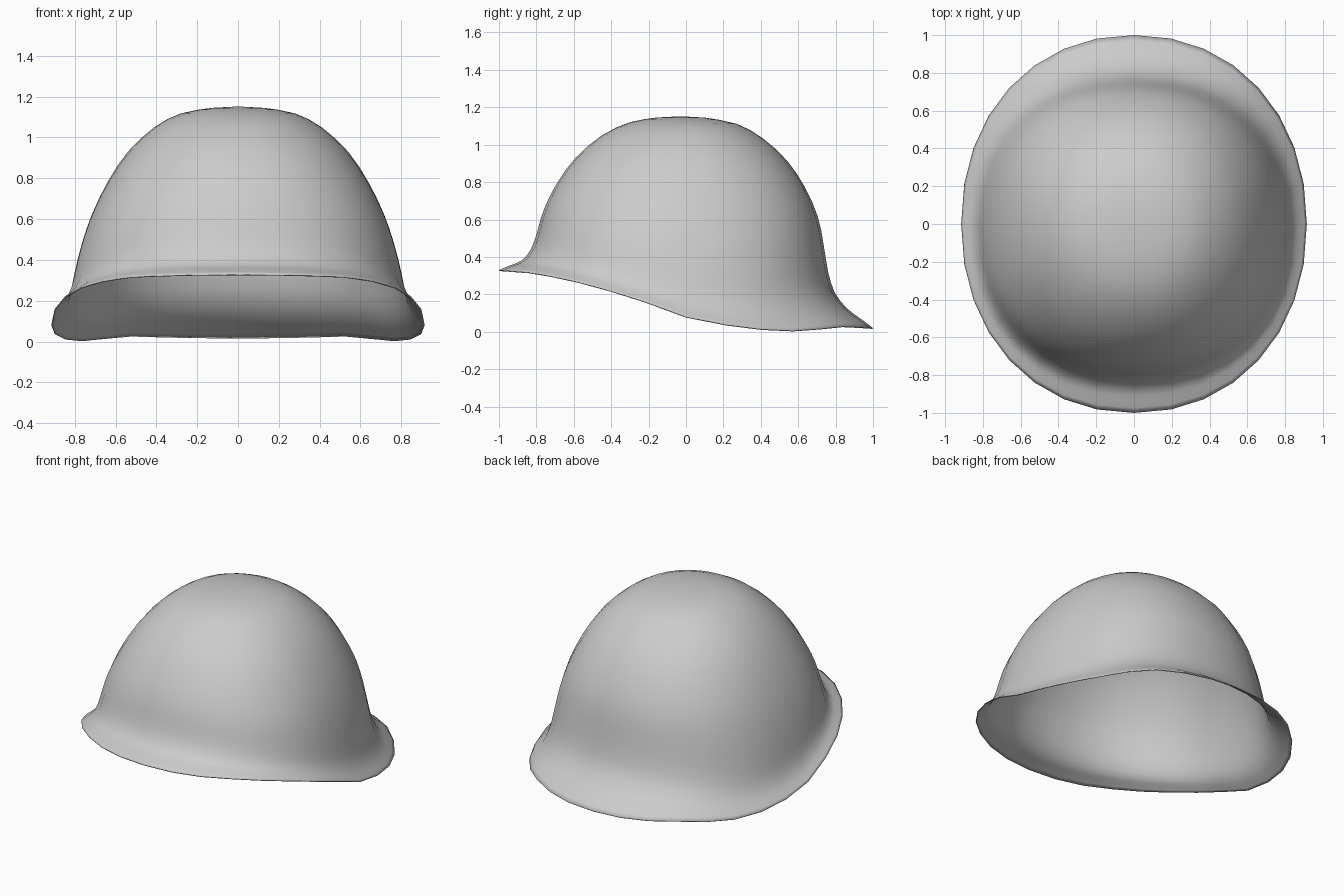
import bpy, bmesh
from math import sin, cos, pi

if "Cube" in bpy.data.objects:
    bpy.data.objects.remove(bpy.data.objects["Cube"])

SEG = 32
# shell sections, rim to crown: front y, z | side x, z | back y, z
RINGS = [
    (-1.00, .33, .915, .08, 1.00, .02),
    (-.94, .355, .887, .11, .93, .072),
    (-.88, .38, .855, .15, .86, .125),
    (-.83, .44, .825, .22, .795, .21),
    (-.80, .52, .80, .34, .76, .32),
    (-.775, .61, .765, .48, .735, .47),
    (-.74, .70, .715, .625, .705, .615),
    (-.68, .81, .64, .78, .635, .775),
    (-.59, .93, .54, .93, .54, .915),
    (-.45, 1.05, .41, 1.05, .41, 1.035),
    (-.30, 1.12, .28, 1.118, .27, 1.112),
    (-.16, 1.145, .13, 1.145, .10, 1.145),
]
APEX = (0, -.03, 1.152)
# sweep of the rim height from front to back
RIM = [(-1, .33), (-.8, .315), (-.5, .25), (-.2, .155), (0, .08),
       (.28, .025), (.52, .003), (.66, .01), (.85, .03), (1, .02)]


def rim_z(s):
    for (a, za), (b, zb) in zip(RIM, RIM[1:]):
        if s <= b:
            return za + (zb - za) * (s - a) / (b - a)
    return RIM[-1][1]


def quad(f, m, b, s):
    return m + (b - f) / 2 * s + ((b + f) / 2 - m) * s * s


def spow(v, p):
    return (1 if v >= 0 else -1) * abs(v) ** p


def section(u):
    """Smoothly interpolated section at fractional ring index u."""
    i = min(int(u), len(RINGS) - 2)
    t = u - i
    p = [RINGS[max(0, min(len(RINGS) - 1, i + d))] for d in (-1, 0, 1, 2)]
    return [.5 * (2 * b + (c - a) * t + (2 * a - 5 * b + 4 * c - d) * t * t
                  + (3 * b - a - 3 * c + d) * t ** 3) for a, b, c, d in zip(*p)]


# helmet shell: lofted rounded-oval rings
bm = bmesh.new()
loops = []
for r in range(2 * len(RINGS) - 1):
    u = r / 2
    yf, zf, xs, zs, yb, zb = section(u)
    t = min(1, u / 8)
    n = 2.12 + .11 * min(1, u / 3) - .15 * max(0, (u - 5) / 6)
    cy, hy = (yf + yb) / 2, (yb - yf) / 2
    loop = []
    for k in range(SEG):
        a = 2 * pi * k / SEG
        c, s = spow(cos(a), 2 / n), spow(sin(a), 2 / n)
        z = quad(zf, zs, zb, s) + (1 - t) * (rim_z(s) - quad(.33, .08, .02, s))
        loop.append(bm.verts.new((xs * c, cy + hy * s, z)))
    loops.append(loop)
for lo, hi in zip(loops, loops[1:]):
    for k in range(SEG):
        j = (k + 1) % SEG
        bm.faces.new((lo[k], lo[j], hi[j], hi[k]))
top = bm.verts.new(APEX)
for k in range(SEG):
    bm.faces.new((loops[-1][k], loops[-1][(k + 1) % SEG], top))
for f in bm.faces:
    f.smooth = True
me = bpy.data.meshes.new("helmet_shell")
bm.to_mesh(me)
bm.free()
helmet = bpy.data.objects.new("helmet_shell", me)
bpy.context.collection.objects.link(helmet)

# thin sheet thickness, grown inward
solid = helmet.modifiers.new("thickness", 'SOLIDIFY')
solid.thickness = .006
solid.offset = -1
